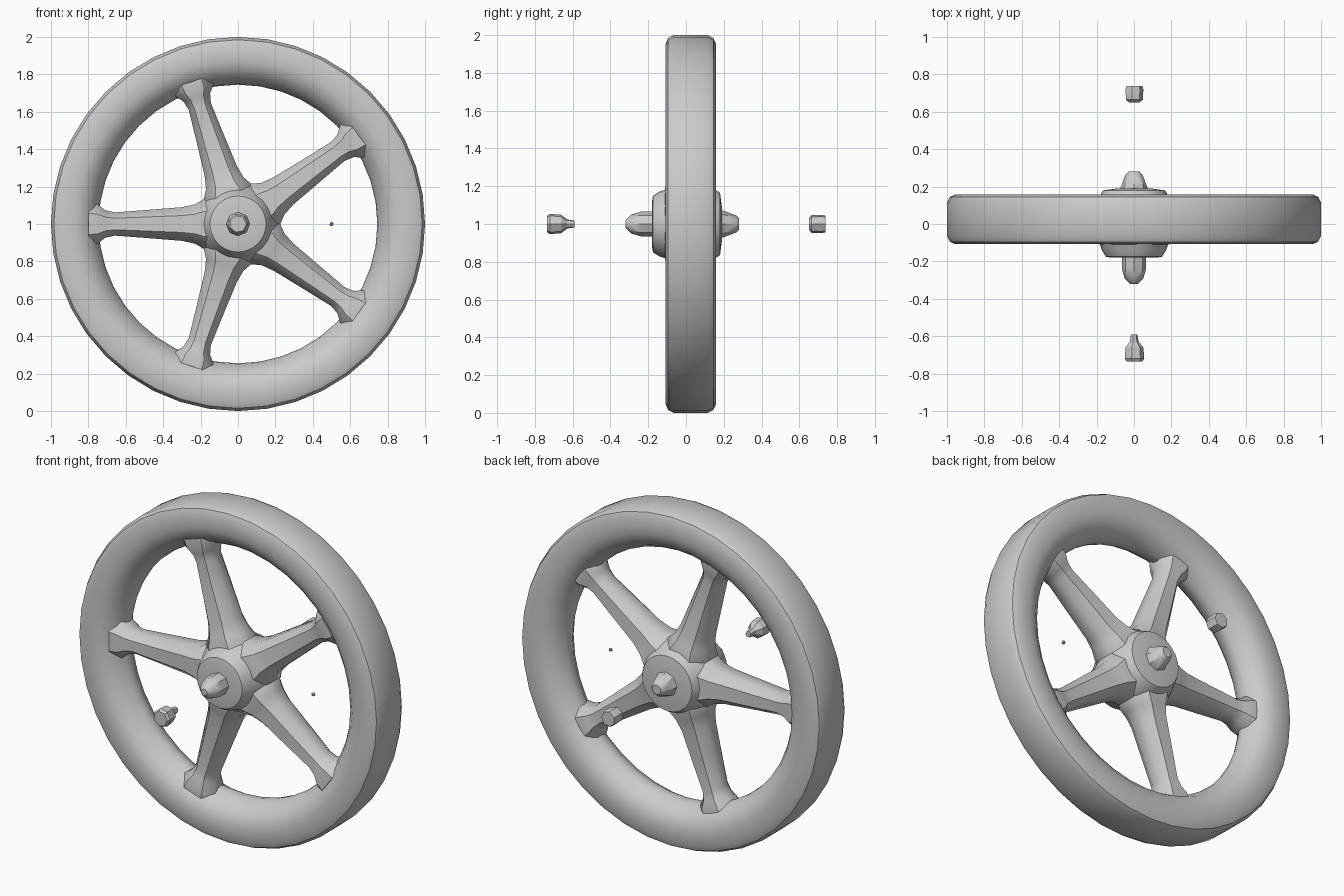
import bpy, bmesh
from math import sin, cos, pi, radians
from mathutils import Matrix, Vector

if "Cube" in bpy.data.objects:
    bpy.data.objects.remove(bpy.data.objects["Cube"])


def finish(name, bm, angle=35):
    bmesh.ops.recalc_face_normals(bm, faces=bm.faces)
    me = bpy.data.meshes.new(name)
    bm.to_mesh(me)
    bm.free()
    ob = bpy.data.objects.new(name, me)
    bpy.context.collection.objects.link(ob)
    bpy.ops.object.select_all(action='DESELECT')
    ob.select_set(True)
    bpy.context.view_layer.objects.active = ob
    bpy.ops.object.shade_smooth_by_angle(angle=radians(angle))
    return ob


def bridge(bm, a, b):
    n = len(a)
    for i in range(n):
        bm.faces.new((a[i], a[(i + 1) % n], b[(i + 1) % n], b[i]))


def lathe(name, profile, sides, closed=False, angle=35):
    """Spin (radius, y) points about the axle at z = 1."""
    bm = bmesh.new()
    rings = [[bm.verts.new((r * cos(2 * pi * i / sides), y, 1 + r * sin(2 * pi * i / sides)))
              for i in range(sides)] for r, y in profile]
    for a, b in zip(rings, rings[1:]):
        bridge(bm, a, b)
    if closed:
        bridge(bm, rings[-1], rings[0])
    else:
        bm.faces.new(rings[0])
        bm.faces.new(rings[-1])
    return finish(name, bm, angle)


def spoke(name, deg):
    """Eight-sided loft, flared at the hub and at the rim."""
    stations = [(0.05, .13, .13), (0.18, .135, .125), (0.23, .105, .11), (0.30, .090, .095),
                (0.50, .074, .085), (0.66, .062, .075), (0.71, .074, .082),
                (0.75, .105, .095), (0.80, .115, .095)]
    a = radians(deg)
    out, side = Vector((cos(a), 0, sin(a))), Vector((-sin(a), 0, cos(a)))
    bm = bmesh.new()
    rings = []
    for r, w, d in stations:
        c = Vector((0, 0.015, 1)) + out * r
        rings.append([bm.verts.new(c + side * (w * u) + Vector((0, d * v, 0)))
                      for u, v in ((1, .45), (.5, 1), (-.5, 1), (-1, .45),
                                   (-1, -.45), (-.5, -1), (.5, -1), (1, -.45))])
    for p, q in zip(rings, rings[1:]):
        bridge(bm, p, q)
    bm.faces.new(rings[0])
    bm.faces.new(rings[-1])
    return finish(name, bm, 40)


# Rim
lathe("rim", [(1.0, -.065), (.985, -.095), (.955, -.108), (.87, -.108), (.82, -.09),
              (.78, -.05), (.75, 0), (.745, .03), (.75, .06), (.78, .11), (.82, .143),
              (.87, .158), (.955, .158), (.985, .145), (1.0, .115)], 40, closed=True)

# Spokes
for i in range(5):
    spoke(f"spoke_{i + 1}", 180 + 72 * i)

# Hub
lathe("hub", [(.12, -.18), (.15, -.175), (.172, -.14), (.185, -.10), (.215, -.05), (.22, .08),
              (.19, .13), (.175, .165), (.165, .18), (.09, .19)], 24)

# Axle ends
lathe("axle_front", [(.065, -.15), (.065, -.24), (.05, -.29), (.02, -.32)], 8)
lathe("axle_back", [(.08, .17), (.07, .20), (.045, .265), (.03, .28)], 8)

# Loose nuts in line with the axle
lathe("nut_front", [(.045, -.735), (.055, -.72), (.05, -.66), (.025, -.63), (.018, -.59)], 7, angle=20)
lathe("nut_back", [(.03, .65), (.048, .665), (.05, .72), (.045, .738)], 7, angle=20)

# Tiny chip between two spokes
bm = bmesh.new()
bmesh.ops.create_icosphere(bm, subdivisions=1, radius=.012, matrix=Matrix.Translation((.5, 0, 1)))
finish("chip", bm, 20)
